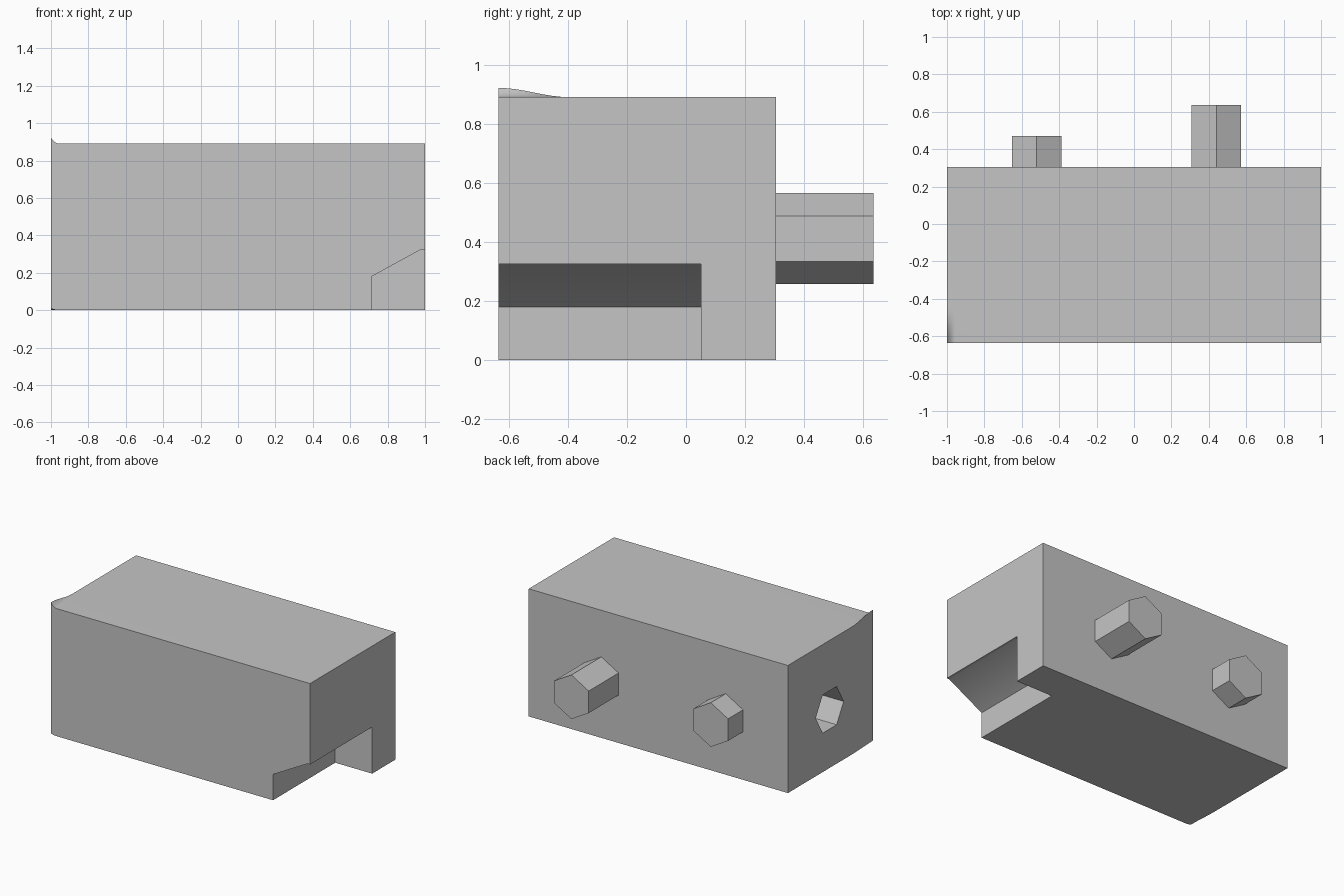
import bpy, bmesh
from math import pi, cos
from mathutils import Matrix, Vector

if "Cube" in bpy.data.objects:
    bpy.data.objects.remove(bpy.data.objects["Cube"], do_unlink=True)

grey = bpy.data.materials.new("light_grey")
grey.use_nodes = True
grey.diffuse_color = (0.56, 0.56, 0.56, 1)
grey.node_tree.nodes["Principled BSDF"].inputs["Base Color"].default_value = (0.56, 0.56, 0.56, 1)

LEFT, RIGHT = 1.0, -1.0
FRONT, BACK, TOP = -0.635, 0.305, 0.89
MID = 0.411          # height of the pegs and socket
RADIUS = 0.154


def finish(name, bm):
    bmesh.ops.recalc_face_normals(bm, faces=bm.faces)
    mesh = bpy.data.meshes.new(name)
    bm.to_mesh(mesh)
    bm.free()
    mesh.materials.append(grey)
    ob = bpy.data.objects.new(name, mesh)
    bpy.context.collection.objects.link(ob)
    return ob


def hexagon_bar(name, centre, length, turn):
    """Six-sided bar, turned from the z axis by the given matrix."""
    bm = bmesh.new()
    bmesh.ops.create_cone(bm, cap_ends=True, segments=6, radius1=RADIUS, radius2=RADIUS,
                          depth=length, matrix=Matrix.Translation(centre) @ turn)
    return finish(name, bm)


def prism(name, profile, y0, y1):
    """Extrude an (x, z) profile along y."""
    bm = bmesh.new()
    face = bm.faces.new([bm.verts.new((x, y0, z)) for x, z in profile])
    new = bmesh.ops.extrude_face_region(bm, geom=[face])["geom"]
    bmesh.ops.translate(bm, vec=(0, y1 - y0, 0),
                        verts=[v for v in new if isinstance(v, bmesh.types.BMVert)])
    return finish(name, bm)


def carve(ob, cutter):
    mod = ob.modifiers.new("carve", 'BOOLEAN')
    mod.operation = 'DIFFERENCE'
    mod.solver = 'EXACT'
    mod.object = cutter
    bpy.context.view_layer.objects.active = ob
    bpy.ops.object.modifier_apply(modifier=mod.name)
    bpy.data.objects.remove(cutter, do_unlink=True)


# Main block
body = prism("block_body", [(RIGHT, 0), (LEFT, 0), (LEFT, TOP), (RIGHT, TOP)], FRONT, BACK)

# Notch under the left end, with a sloping roof
carve(body, prism("notch_cutter", [(0.715, -0.1), (0.715, 0.18), (0.98, 0.325),
                                   (1.1, 0.325), (1.1, -0.1)], FRONT - 0.1, 0.05))

# Six-sided socket in the right end
carve(body, hexagon_bar("socket_cutter", (RIGHT, -0.155, 0.405), 0.66,
                        Matrix.Rotation(pi / 2, 4, 'Z') @ Matrix.Rotation(pi / 2, 4, 'X')
                        @ Matrix.Rotation(pi / 2, 4, 'Z')))

# Small curled-up lip at the front right corner
LIP_X, LIP_Y, STEPS = 0.045, 0.24, 8
bm = bmesh.new()
bm.from_mesh(body.data)
for i in range(1, STEPS + 1):
    for axis, co in (((1, 0, 0), (RIGHT + LIP_X * i / STEPS, 0, 0)),
                     ((0, 1, 0), (0, FRONT + LIP_Y * i / STEPS, 0))):
        # cut only the top and bottom faces and the walls that meet them
        near = [f for f in bm.faces if max(v.co.x for v in f.verts) < 0.7
                or abs(f.normal.z) > 0.9 or f.normal.y < -0.9]
        geom = near + list({e for f in near for e in f.edges}) + list({v for f in near for v in f.verts})
        bmesh.ops.bisect_plane(bm, geom=geom, plane_co=Vector(co), plane_no=Vector(axis), dist=1e-6)
for v in bm.verts:
    u = (v.co.x - RIGHT) / LIP_X
    w = (v.co.y - FRONT) / LIP_Y
    if u < 1 and w < 1:
        rise = (1 - u) ** 2 * (1 + cos(pi * w)) / 2
        if v.co.z > TOP - 0.01:
            v.co.z += 0.031 * rise
        elif v.co.z < 0.01:
            v.co.z += 0.008 * rise
bm.to_mesh(body.data)
bm.free()

bpy.ops.object.select_all(action='DESELECT')
body.select_set(True)
bpy.context.view_layer.objects.active = body
bpy.ops.object.shade_smooth_by_angle(angle=pi / 6)

# Two six-sided pegs on the back, each with a corner pointing up
for name, x, end in (("long_peg", 0.44, 0.635), ("short_peg", -0.52, 0.47)):
    start = BACK - 0.02
    hexagon_bar(name, (x, (start + end) / 2, MID), end - start, Matrix.Rotation(pi / 2, 4, 'X'))
